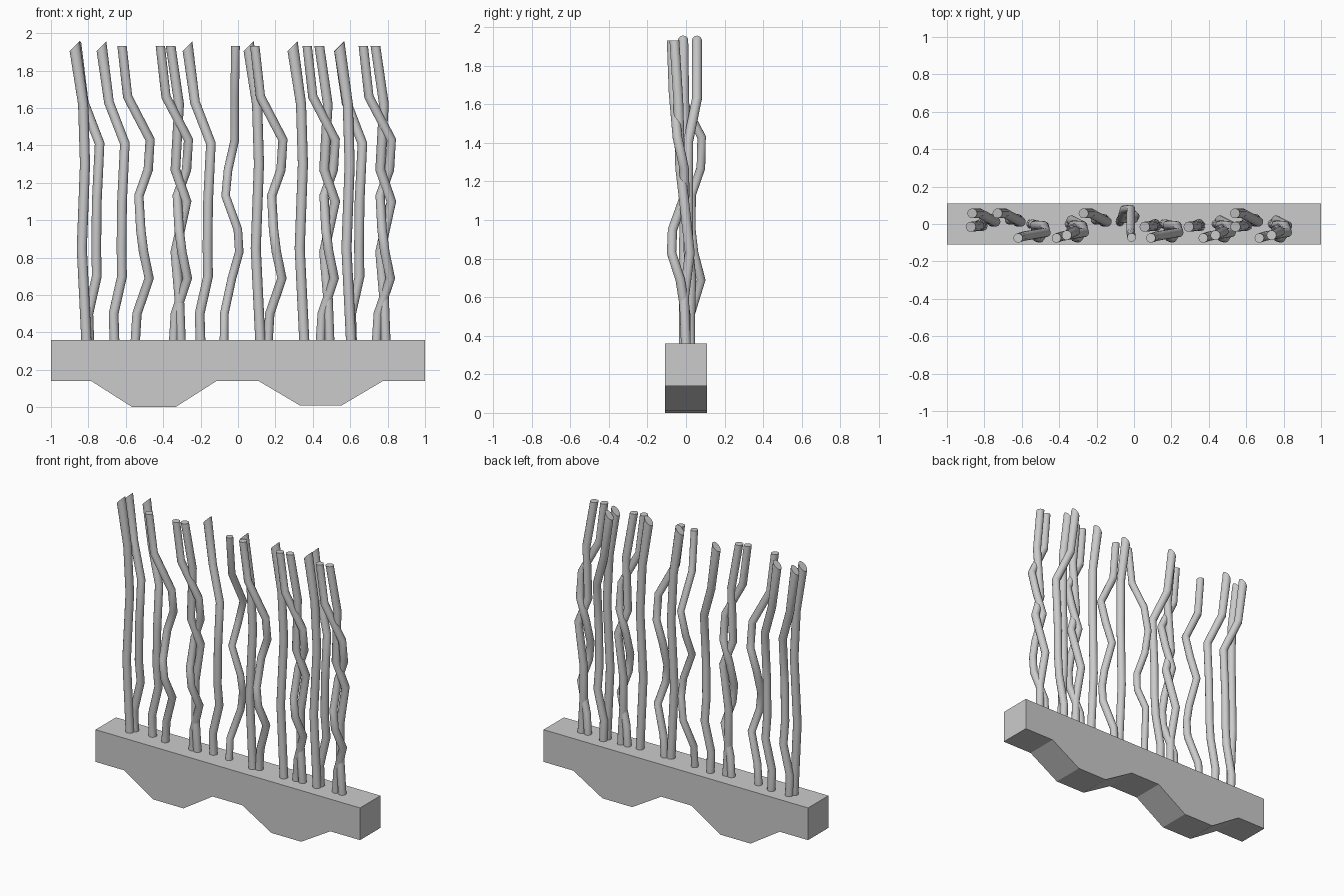
import bpy
import bmesh
from math import cos, sin, radians, tau
from mathutils import Vector, Matrix

cube = bpy.data.objects.get("Cube")
if cube:
    bpy.data.objects.remove(cube, do_unlink=True)


def make_material(name, value):
    mat = bpy.data.materials.new(name)
    mat.use_nodes = True
    colour = (value, value, value, 1)
    mat.diffuse_color = colour
    mat.node_tree.nodes["Principled BSDF"].inputs["Base Color"].default_value = colour
    return mat


grey = make_material("light grey", 0.6)


def make_object(name, bm):
    bmesh.ops.recalc_face_normals(bm, faces=bm.faces)
    mesh = bpy.data.meshes.new(name)
    bm.to_mesh(mesh)
    bm.free()
    mesh.materials.append(grey)
    obj = bpy.data.objects.new(name, mesh)
    bpy.context.collection.objects.link(obj)
    return obj


def make_base():
    """Bar with two tapered feet, extruded from its front profile."""
    profile = [(-1, .36), (-1, .14), (-.785, .14), (-.565, 0), (-.335, 0),
               (-.115, .14), (.11, .14), (.33, .01), (.555, .01),
               (.775, .14), (1, .14), (1, .36)]
    bm = bmesh.new()
    face = bm.faces.new([bm.verts.new((x, -.11, z)) for x, z in profile])
    out = bmesh.ops.extrude_face_region(bm, geom=[face])
    back = [v for v in out["geom"] if isinstance(v, bmesh.types.BMVert)]
    bmesh.ops.translate(bm, verts=back, vec=(0, .22, 0))
    make_object("base_bar", bm)


def make_branch(name, path, x, y, radius, slant=0, turn=0, sides=14):
    """Bent round stick with mitred bends; the top can be cut at a slant."""
    spin = Matrix.Rotation(radians(turn), 3, "Z")
    points = [spin @ Vector(p) + Vector((x, y, 0)) for p in path]
    up = Vector((0, 0, 1))
    bm = bmesh.new()
    rings = []
    for i, p in enumerate(points):
        normal = up
        if 0 < i < len(points) - 1:
            normal = (p - points[i - 1]).normalized() + (points[i + 1] - p).normalized()
        tilt = up.rotation_difference(normal).to_matrix()
        ring = []
        for k in range(sides):
            a = tau * k / sides
            offset = tilt @ Vector((cos(a) * radius, sin(a) * radius, 0))
            if i == len(points) - 1:
                offset.z += slant * offset.x
            ring.append(bm.verts.new(p + offset))
        rings.append(ring)
    for low, high in zip(rings, rings[1:]):
        for k in range(sides):
            n = (k + 1) % sides
            bm.faces.new((low[k], low[n], high[n], high[k]))
    bm.faces.new(rings[0])
    bm.faces.new(rings[-1])
    return make_object(name, bm)


# Branch shapes, relative to their foot
straight = [(0, 0, .34), (-.025, 0, .85), (-.008, .01, 1.3),
            (-.018, 0, 1.62), (-.063, -.005, 1.93)]
curved = [(0, 0, .34), (-.005, 0, .5), (.04, .005, .7), (.037, -.01, .85),
          (.04, -.01, 1.1), (.055, -.01, 1.41), (-.03, .035, 1.63), (-.07, .035, 1.93)]
crooked = [(0, 0, .34), (.01, 0, .5), (.075, -.03, .69), (.045, -.075, .83),
           (.03, -.07, .95), (.02, -.005, 1.13), (.07, -.01, 1.27),
           (.08, -.045, 1.43), (-.04, -.065, 1.66), (-.07, -.075, 1.93)]
twining = [(0, 0, .34), (-.01, -.01, .6), (-.03, .02, .83), (.03, -.01, 1.1),
           (-.03, -.03, 1.27), (-.01, -.04, 1.62), (-.055, -.06, 1.93)]

make_base()

branches = []


def add_row(name, path, places, y, **options):
    for i, x in enumerate(places):
        branches.append(make_branch(f"{name}_{i + 1}", path, x, y, **options))


add_row("straight_branch", straight, (-.81, .12, .355, .605), -.01, radius=.027, slant=1)
add_row("curved_branch", curved, (-.795, -.66, -.2, .61), .022, radius=.026, slant=1)
add_row("crooked_branch", crooked, (-.55, -.345, .16, .44, .74), 0, radius=.025)
add_row("twining_branch", twining, (-.305, .49, .79), 0, radius=.026)
add_row("turned_branch", crooked, (-.075,), .01, radius=.023, turn=80)

# Round sides, sharp cut ends
bpy.ops.object.select_all(action="DESELECT")
for obj in branches:
    obj.select_set(True)
bpy.context.view_layer.objects.active = branches[0]
bpy.ops.object.shade_smooth_by_angle(angle=radians(40))
